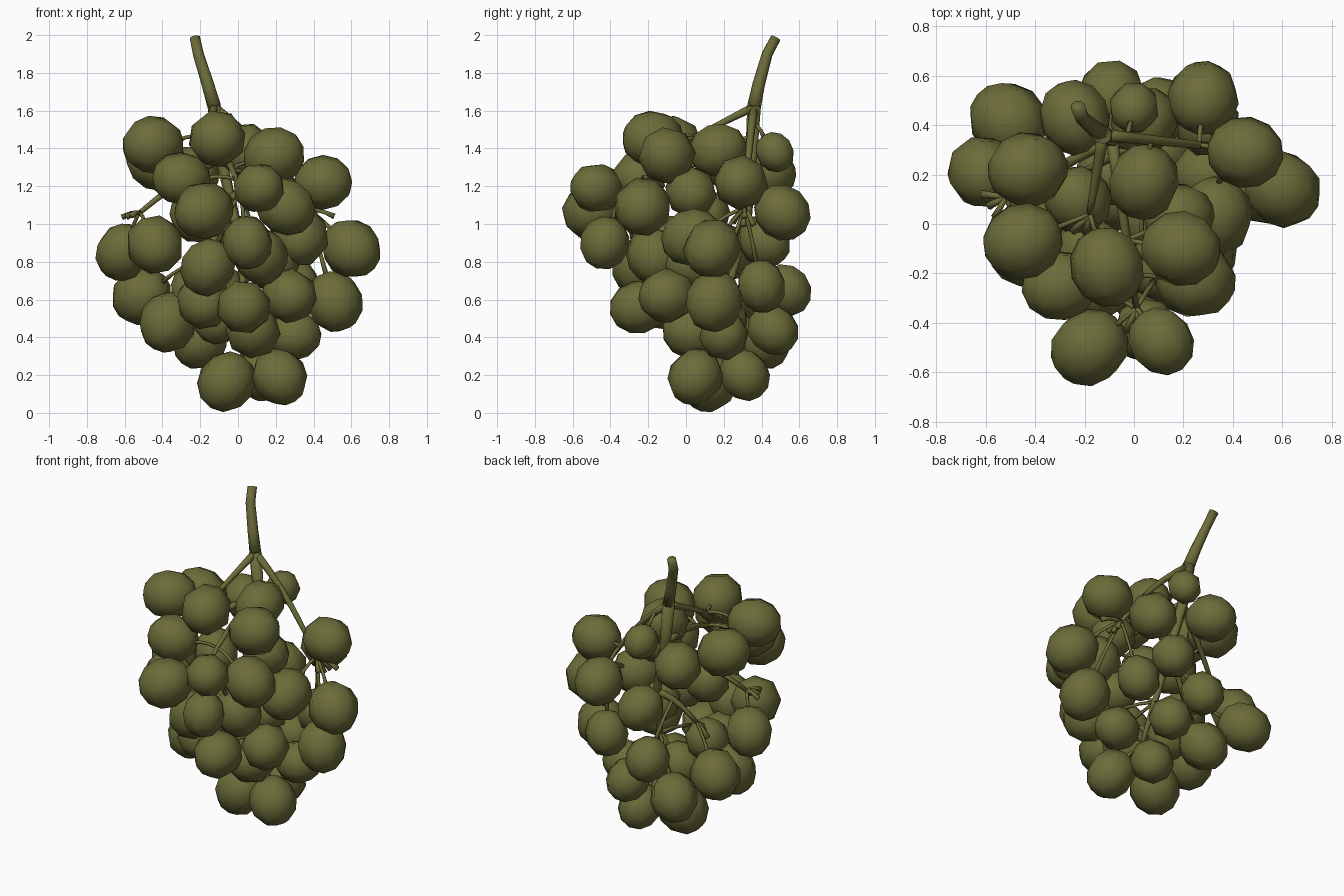
import bpy, bmesh, math, random
from mathutils import Vector, Matrix

if "Cube" in bpy.data.objects:
    bpy.data.objects.remove(bpy.data.objects["Cube"])

random.seed(4)
olive = bpy.data.materials.new("olive_green")
olive.diffuse_color = (0.15, 0.15, 0.042, 1)
olive.use_nodes = True
olive.node_tree.nodes["Principled BSDF"].inputs["Base Color"].default_value = olive.diffuse_color


def finish(bm, name):
    for f in bm.faces:
        f.smooth = True
    bmesh.ops.recalc_face_normals(bm, faces=bm.faces)
    mesh = bpy.data.meshes.new(name)
    bm.to_mesh(mesh)
    bm.free()
    mesh.materials.append(olive)
    bpy.context.collection.objects.link(bpy.data.objects.new(name, mesh))


def tube(bm, pts, r0, r1, sides=6, knob=1.0):
    """Tapered tube along a path, optionally flared at its end."""
    rings = []
    last = len(pts) - 1
    for i, p in enumerate(pts):
        q = (pts[min(i + 1, last)] - pts[max(i - 1, 0)]).to_track_quat('Z', 'Y')
        r = (r0 + (r1 - r0) * i / last) * (knob if i == last else 1)
        rings.append([bm.verts.new(p + q @ Vector((r * math.cos(a), r * math.sin(a), 0)))
                      for a in (math.tau * k / sides for k in range(sides))])
    for a, b in zip(rings, rings[1:]):
        for k in range(sides):
            bm.faces.new((a[k], a[(k + 1) % sides], b[(k + 1) % sides], b[k]))
    bm.faces.new(rings[0])
    bm.faces.new(rings[-1])


def arch(a, b, rise, steps=5):
    """Path from a to b that bows upwards."""
    return [a.lerp(b, i / steps) + Vector((0, 0, rise * math.sin(math.pi * i / steps)))
            for i in range(steps + 1)]


# Main stem, from the cut end down through the bunch
stem = [Vector(p) for p in ((-.228, .475, 1.985), (-.21, .43, 1.9), (-.16, .385, 1.74),
                            (-.125, .36, 1.62), (-.09, .345, 1.35), (-.01, .32, 1.0),
                            (.03, .23, .68), (.08, .17, .4))]
bm = bmesh.new()
tube(bm, stem[3::-1], .037, .025, 8, 1.15)
tube(bm, stem[3:], .039, .014, 8)
finish(bm, "main_stem")
anchors = stem[4:]

# Side branches: start point on the stem, tip, bow; each ends in a few bare twigs
twigs = bmesh.new()
for name, start, tip, bow in (("front_top", 3, (-.18, .04, 1.46), .0), ("right", 3, (.36, .31, 1.08), .05),
                              ("left", 4, (-.52, .11, 1.06), .02), ("front", 4, (.01, -.34, 1.17), .05),
                              ("low_left", 5, (-.22, .2, .8), .03)):
    tip = Vector(tip)
    path = arch(stem[start], tip, bow)
    bm = bmesh.new()
    tube(bm, path, .025, .013)
    finish(bm, name + "_branch")
    anchors += path[1:]
    along = (tip - stem[start]).normalized()
    side = along.cross(Vector((0, 0, 1))).normalized()
    for spread in (-.6, 0, .6):
        end = tip + (along + side * spread + Vector((0, 0, random.uniform(-.3, .4)))) * .09
        tube(twigs, arch(tip, end, .01, 2), .013, .011, 6, 1.6)
# one bare twig reaching out to the right
tube(twigs, arch(tip + Vector((.58, .11, .28)), Vector((.51, .31, 1.04)), .01, 3), .013, .011, 6, 1.6)
finish(twigs, "bare_twigs")

# Outer grapes, grouped by size
sizes = [
    ("large", .150, [
        (-.45, -.07, 1.42), (-.11, -.175, 1.45), (.19, -.1, 1.36), (-.43, .22, 1.33),
        (-.18, -.5, 1.07), (.25, -.23, 1.09), (-.44, -.1, .89), (.33, .03, .93),
        (.6, .14, .87), (.51, .15, .59), (-.37, .06, .48), (-.06, .12, .165),
        (-.51, .42, .62)]),
    ("medium", .142, [
        (.45, .29, 1.22), (-.3, -.25, 1.24), (.04, .17, 1.39), (-.24, .43, 1.27),
        (.28, .51, 1.06), (-.61, .21, .85), (-.16, -.25, .77), (.12, -.17, .83),
        (.27, -.1, .62), (.03, -.25, .56), (-.18, -.12, .59), (-.2, .41, .38),
        (.08, .03, .43), (.22, .05, .19)]),
    ("small", .130, [
        (.11, -.475, 1.19), (.05, -.43, .9), (.3, .4, .67), (-.09, .53, .65),
        (.3, .2, .41), (.1, .46, .44), (.12, .31, .2), (-.1, .2, .5)]),
    ("tiny", .1, [(0, .47, 1.38)]),
]
# Inner grapes spiral round the stem
spiral = []
for k in range(5):
    a = math.radians(-40 - 120 * k)
    spiral.append((.24 * math.cos(a), .18 + .24 * math.sin(a), 1.17 - .13 * k))
sizes.append(("inner", .133, spiral))

stalks = bmesh.new()
for size, r, centres in sizes:
    for n, c in enumerate(map(Vector, centres), 1):
        # hang each grape from the closest branch point, preferring higher ones
        a = min(anchors, key=lambda p: (p - Vector((0, 0, .12)) - c).length)
        out = (c - a).normalized()
        # low-poly berry, slightly long along its stalk
        bm = bmesh.new()
        bmesh.ops.create_uvsphere(
            bm, u_segments=8, v_segments=6, radius=r * 1.03,
            matrix=Matrix.Translation(c) @ out.to_track_quat('Z', 'Y').to_matrix().to_4x4()
            @ Matrix.Rotation(random.uniform(0, 6), 4, 'Z') @ Matrix.Diagonal((1, 1, 1.07, 1)))
        finish(bm, f"{size}_grape_{n}")
        # stalk
        if (c - a).length > r:
            tube(stalks, arch(a, c - out * r * .9, .015, 3), .011, .010, 5, 1.5)
finish(stalks, "grape_stalks")
